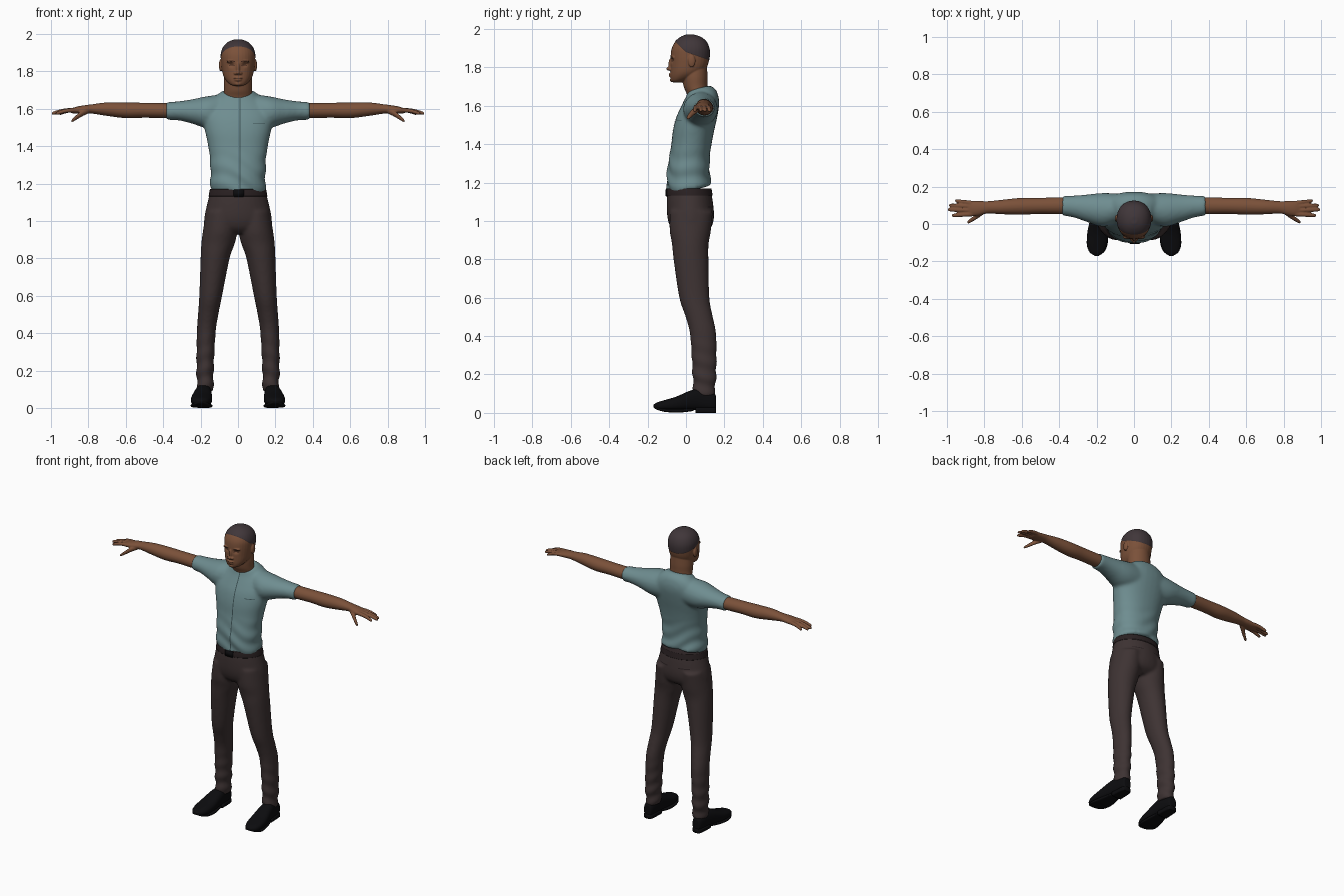
import bpy, bmesh, math
from mathutils import Vector, Matrix

cube = bpy.data.objects.get("Cube")
if cube:
    bpy.data.objects.remove(cube, do_unlink=True)


def material(name, *rgb):
    m = bpy.data.materials.new(name)
    m.use_nodes = True
    col = [(c / 255) ** 2.2 for c in rgb] + [1]
    m.diffuse_color = col
    bsdf = m.node_tree.nodes["Principled BSDF"]
    bsdf.inputs["Base Color"].default_value = col
    bsdf.inputs["Roughness"].default_value = 0.8
    return m


SKIN = material("brown skin", 122, 82, 60)
HAIR = material("short dark hair", 66, 57, 60)
SHIRT = material("grey teal cloth", 110, 140, 143)
SEAM = material("dark teal seam", 62, 82, 85)
PANTS = material("dark brown cloth", 64, 54, 54)
BELT = material("belt leather", 46, 38, 39)
BLACK = material("black leather", 20, 20, 22)
LINE = material("dark face line", 62, 42, 34)


def smooth_rings(rings, steps=5):
    """Catmull-Rom interpolation between cross-sections."""
    out = []
    for i in range(len(rings) - 1):
        quad = [rings[max(i - 1, 0)], rings[i], rings[i + 1], rings[min(i + 2, len(rings) - 1)]]
        for s in range(steps):
            t = s / steps
            out.append([b + 0.5 * t * (c - a + t * (2 * a - 5 * b + 4 * c - d + t * (3 * (b - c) + d - a)))
                        for a, b, c, d in zip(*quad)])
    return out + [list(rings[-1])]


def loft(bm, axis, rings, side=1, power=1.0, tilt=0, sides=32):
    """Skin rings (position, a0, a1, b0, b1) running along an axis."""
    loops = []
    for p, a0, a1, b0, b1 in smooth_rings(rings):
        loop = []
        for k in range(sides):
            th = 2 * math.pi * k / sides
            c, s = math.cos(th), math.sin(th)
            da = math.copysign(abs(c) ** power, c) * (a1 - a0) / 2
            db = math.copysign(abs(s) ** power, s) * (b1 - b0) / 2
            a, b = (a0 + a1) / 2 + da, (b0 + b1) / 2 + db
            co = {"x": (p, a, b), "y": (a, p, b), "z": (a, b, p + tilt * db)}[axis]
            loop.append(bm.verts.new((co[0] * side, co[1], co[2])))
        loops.append(loop)
    for l0, l1 in zip(loops, loops[1:]):
        for k in range(sides):
            n = (k + 1) % sides
            bm.faces.new((l0[k], l0[n], l1[n], l1[k]))
    bm.faces.new(loops[0])
    bm.faces.new(loops[-1])


def ball(bm, centre, radii):
    m = Matrix.Translation(centre) @ Matrix.Diagonal((*radii, 1))
    bmesh.ops.create_uvsphere(bm, u_segments=20, v_segments=14, radius=1, matrix=m)


def finish(name, bm, mat, voxel=0, passes=0, shape=None):
    """Make an object, optionally fusing its overlapping parts into one skin."""
    bmesh.ops.recalc_face_normals(bm, faces=bm.faces)
    me = bpy.data.meshes.new(name)
    bm.to_mesh(me)
    bm.free()
    ob = bpy.data.objects.new(name, me)
    bpy.context.collection.objects.link(ob)
    if voxel:
        mod = ob.modifiers.new("fuse", "REMESH")
        mod.mode, mod.voxel_size = "VOXEL", voxel
        mod = ob.modifiers.new("relax", "SMOOTH")
        mod.factor, mod.iterations = 0.5, passes
        dg = bpy.context.evaluated_depsgraph_get()
        ob.data = bpy.data.meshes.new_from_object(ob.evaluated_get(dg))
        ob.modifiers.clear()
        ob.data.name = name
    if shape:
        for v, n in [(v, v.normal.copy()) for v in ob.data.vertices]:
            v.co += shape(v.co, n)
    ob.data.materials.clear()
    ob.data.materials.append(mat)
    ob.data.shade_smooth()
    return ob


def strip(name, target, mat, x0, x1, z0, z1, facing=-1, nx=8, nz=1, lift=0.0015, arch=0):
    """Thin strip laid on the front (-1) or back (1) of a target."""
    bm = bmesh.new()
    bmesh.ops.create_grid(bm, x_segments=nx, y_segments=nz, size=0.5)
    for v in bm.verts:
        u, w = v.co.x, v.co.y
        v.co = ((x0 + x1) / 2 + u * (x1 - x0), facing * 0.4,
                (z0 + z1) / 2 + w * (z1 - z0) - arch * u * u)
    ob = finish(name, bm, mat)
    mod = ob.modifiers.new("lay", "SHRINKWRAP")
    mod.target, mod.wrap_method, mod.offset = target, "PROJECT", lift
    mod.use_project_y = True
    mod.use_negative_direction = facing > 0
    mod.use_positive_direction = facing < 0
    mod.wrap_mode = "OUTSIDE_SURFACE"
    return ob


# Shirt: torso and both short sleeves
bm = bmesh.new()
torso = [(1.16, .147, -.095, .13), (1.25, .148, -.1, .122), (1.33, .15, -.092, .127),
         (1.42, .163, -.077, .142), (1.5, .18, -.068, .16), (1.57, .185, -.05, .172),
         (1.62, .165, -.025, .17), (1.665, .12, 0, .155), (1.692, .085, .008, .125)]
loft(bm, "z", [(z, -w, w, f, b) for z, w, f, b in torso], power=.9, tilt=.25)
for s in (1, -1):
    loft(bm, "x", [(.05, .02, .16, 1.5, 1.68), (.16, -.015, .166, 1.495, 1.668),
                   (.25, .01, .158, 1.522, 1.65), (.32, .034, .152, 1.538, 1.64),
                   (.385, .045, .15, 1.54, 1.636)], s)


def shirt_folds(co, n):
    fade = max(0, min(1, (1.4 - co.z) * 6))
    return n * (.004 * fade * math.sin(62 * co.z + 9 * co.x + 3 * math.sin(14 * co.x + 5 * co.y)))


shirt = finish("shirt", bm, SHIRT, .01, 7, shirt_folds)
strip("button_placket", shirt, SEAM, .008, .014, 1.165, 1.66, nx=1, nz=60)
strip("chest_pocket_edge", shirt, SEAM, .08, .145, 1.52, 1.524)

# Trousers: hips and both legs
bm = bmesh.new()
hips = [(1.168, .146, -.095, .128), (1.1, .163, -.1, .14), (1.02, .18, -.097, .146),
        (.965, .175, -.08, .13), (.935, .12, -.05, .09)]
loft(bm, "z", [(z, -w, w, f, b) for z, w, f, b in hips])
for s in (1, -1):
    loft(bm, "z", [(1.05, .01, .172, -.085, .14), (.95, .004, .187, -.085, .13),
                   (.88, .017, .196, -.073, .118), (.8, .045, .2, -.065, .117),
                   (.6, .085, .207, -.035, .122), (.5, .105, .214, -.002, .14),
                   (.4, .12, .22, .022, .158), (.2, .13, .222, .034, .158),
                   (.085, .132, .217, .038, .148)], s)


def trouser_folds(co, n):
    fade = max(0, min(1, (.42 - co.z) * 4))
    return n * (.0035 * fade * math.sin(75 * co.z + 22 * abs(co.x) + 18 * co.y))


trousers = finish("trousers", bm, PANTS, .009, 5, trouser_folds)
for s, side in ((1, "left"), (-1, "right")):
    strip(side + "_back_pocket", trousers, BELT, s * .04, s * .11, 1.07, 1.076, facing=1)

# Belt and buckle
bm = bmesh.new()
loft(bm, "z", [(1.132, -.157, .157, -.102, .139), (1.15, -.154, .154, -.102, .136),
               (1.17, -.15, .15, -.1, .133)], sides=48)
finish("belt", bm, BELT)
bm = bmesh.new()
bmesh.ops.create_cube(bm, size=1, matrix=Matrix.Translation((.004, -.101, 1.148)) @ Matrix.Diagonal((.058, .012, .04, 1)))
bmesh.ops.bevel(bm, geom=bm.edges[:], offset=.003, segments=2, affect="EDGES")
finish("belt_buckle", bm, BLACK)

# Arms with hands, and shoes
FINGERS = [(.112, .957, .124, 1.572), (.094, .99, .1, 1.573), (.073, .997, .077, 1.574), (.053, .975, .045, 1.573)]
for s, side in ((1, "left"), (-1, "right")):
    bm = bmesh.new()
    loft(bm, "x", [(.3, .055, .14, 1.55, 1.626), (.38, .053, .143, 1.55, 1.63),
                   (.5, .054, .14, 1.552, 1.632), (.6, .05, .14, 1.55, 1.634),
                   (.7, .052, .13, 1.562, 1.634), (.78, .056, .122, 1.574, 1.624),
                   (.82, .047, .123, 1.575, 1.619), (.86, .041, .124, 1.574, 1.612),
                   (.89, .044, .12, 1.577, 1.602), (.897, .06, .11, 1.585, 1.597)], s)
    for y, tip_x, tip_y, tip_z in FINGERS:
        rings = []
        for t, r in ((0, .0125), (.5, .0112), (.9, .0095), (1, .004)):
            x, cy = .865 + t * (tip_x - .865), y + t * (tip_y - y)
            cz = 1.594 + t * (tip_z - 1.594) + .006 * math.sin(math.pi * t)
            rings.append((x, cy - r, cy + r, cz - r, cz + r))
        loft(bm, "x", rings, s, sides=14)
    # Thumb
    loft(bm, "x", [(.8, .055, .085, 1.575, 1.605), (.835, .03, .062, 1.558, 1.59),
                   (.865, .012, .037, 1.54, 1.566), (.885, .002, .022, 1.529, 1.547),
                   (.892, .004, .012, 1.53, 1.537)], s, sides=14)
    finish(side + "_arm", bm, SKIN, .0045, 3)

    bm = bmesh.new()
    loft(bm, "y", [(.156, .168, .196, .03, .08), (.146, .153, .212, .014, .1),
                   (.07, .143, .225, .014, .125), (.02, .14, .236, .014, .115),
                   (-.05, .138, .25, .01, .085), (-.11, .145, .251, .012, .067),
                   (-.15, .162, .238, .016, .055), (-.17, .188, .21, .03, .042)], s, power=.8)
    finish(side + "_shoe", bm, BLACK)
    # Sole and heel block
    bm = bmesh.new()
    loft(bm, "y", [(.04, .15, .222, .01, .024), (-.03, .138, .242, .002, .022),
                   (-.1, .14, .253, .004, .022), (-.145, .156, .24, .014, .028),
                   (-.168, .185, .212, .026, .036)], s, power=.5)
    loft(bm, "y", [(.156, .165, .202, 0, .03), (.14, .15, .216, 0, .03),
                   (.05, .145, .222, 0, .03)], s, power=.4)
    finish(side + "_sole", bm, BLACK)

# Head with neck, nose, lips, brows and ears
bm = bmesh.new()
loft(bm, "z", [(1.6, -.085, .085, .015, .14), (1.66, -.078, .078, .004, .122),
               (1.7, -.074, .074, -.012, .112), (1.75, -.075, .075, -.02, .112),
               (1.8, -.07, .07, -.02, .11)])
skull = [(1.722, .022, -.068, -.02), (1.73, .042, -.077, .0), (1.75, .063, -.081, .05),
         (1.775, .078, -.081, .09), (1.81, .086, -.08, .113), (1.86, .091, -.08, .123),
         (1.9, .09, -.074, .121), (1.935, .075, -.055, .105), (1.958, .049, -.027, .076),
         (1.97, .016, .002, .04)]
loft(bm, "z", [(z, -w, w, f, b) for z, w, f, b in skull], power=.92)
ball(bm, (0, -.083, 1.793), (.012, .02, .011))
ball(bm, (0, -.079, 1.816), (.01, .013, .032))
ball(bm, (0, -.077, 1.765), (.026, .013, .006))
ball(bm, (0, -.076, 1.754), (.022, .013, .007))
ball(bm, (0, -.07, 1.734), (.02, .014, .011))
for s in (1, -1):
    ball(bm, (s * .014, -.08, 1.79), (.009, .012, .008))
    ball(bm, (s * .036, -.067, 1.852), (.026, .014, .008))
    ball(bm, (s * .093, .03, 1.832), (.009, .019, .032))


def eye_sockets(co, n):
    d = Vector((abs(co.x) - .034, (co.y + .075) * .5, (co.z - 1.835) * 1.3)).length
    return Vector((0, .009 * math.exp(-(d / .015) ** 2), 0))


head = finish("head", bm, SKIN, .0035, 4, eye_sockets)

# Hair cap: cut the hairline, then colour and raise the faces above it
head.data.materials.append(HAIR)
bm = bmesh.new()
bm.from_mesh(head.data)
for slope in (.35, .95):
    bmesh.ops.bisect_plane(bm, geom=bm.verts[:] + bm.edges[:] + bm.faces[:],
                           plane_co=(0, 0, 1.88), plane_no=(0, slope, 1), dist=1e-5)
for f in bm.faces:
    c = f.calc_center_median()
    f.material_index = int(c.z > 1.88 - min(.35 * c.y, .95 * c.y))
for v in bm.verts:
    if all(f.material_index for f in v.link_faces):
        v.co += v.normal * .0015
bm.to_mesh(head.data)
bm.free()
head.data.shade_smooth()

# Painted face lines
strip("mouth_line", head, LINE, -.023, .023, 1.759, 1.7615, nx=16, lift=.001)
for s, side in ((1, "left"), (-1, "right")):
    strip(side + "_eye_line", head, LINE, s * .034 - .014, s * .034 + .014, 1.832, 1.8365, nx=14, lift=.001, arch=.01)
    strip(side + "_eyebrow", head, LINE, s * .036 - .019, s * .036 + .019, 1.853, 1.858, nx=16, lift=.001, arch=.014)
